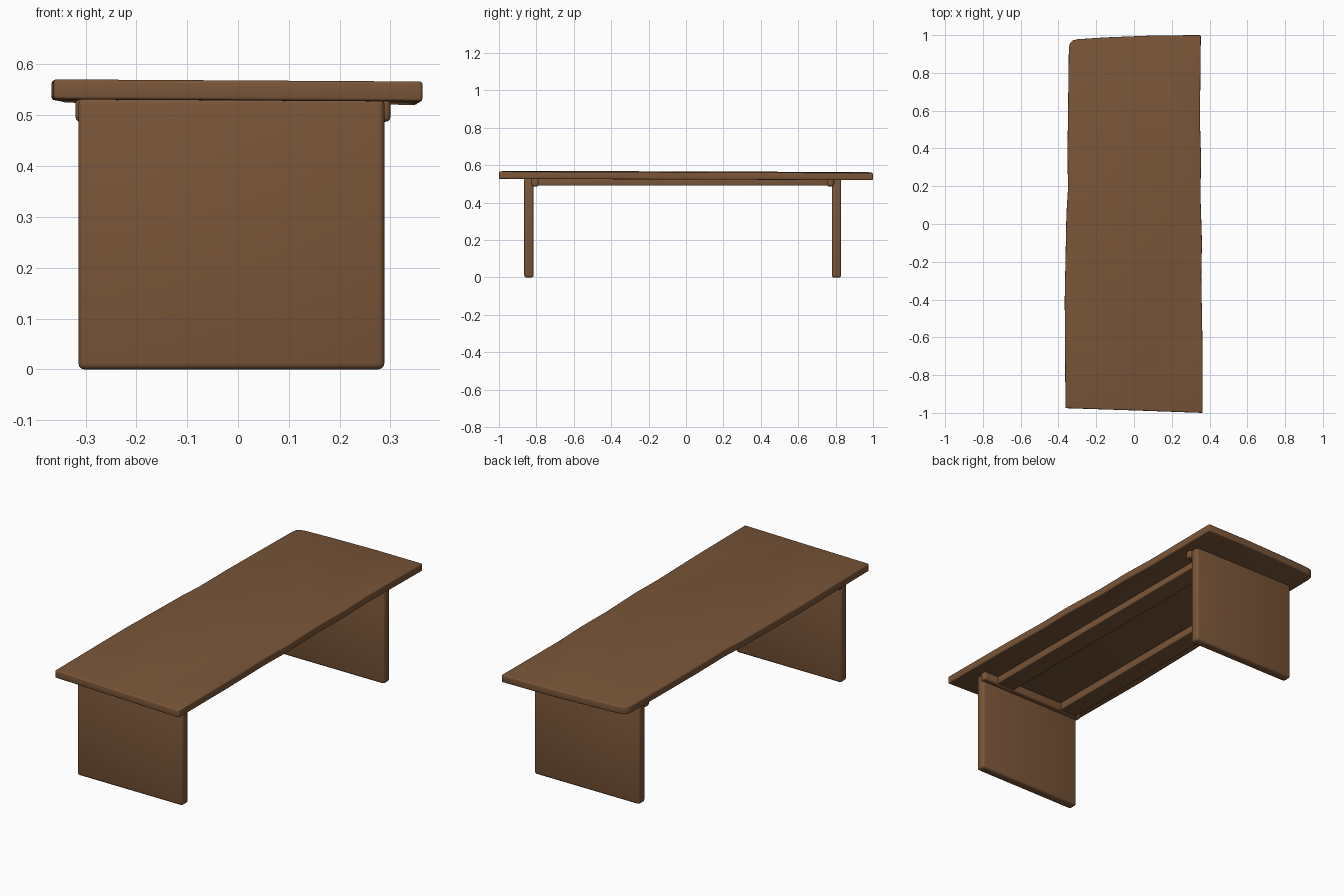
import bpy, bmesh
from mathutils import Vector

if "Cube" in bpy.data.objects:
    bpy.data.objects.remove(bpy.data.objects["Cube"])

wood = bpy.data.materials.new("brown_wood")
wood.diffuse_color = (0.195, 0.092, 0.040, 1)
wood.use_nodes = True
wood.node_tree.nodes["Principled BSDF"].inputs["Base Color"].default_value = wood.diffuse_color


def finish(bm, name, bevel):
    """Round the edges, make the object and shade it smooth."""
    bmesh.ops.recalc_face_normals(bm, faces=bm.faces)
    edges = [e for e in bm.edges if e.calc_face_angle(0) > 0.9]
    bmesh.ops.bevel(bm, geom=edges, offset=bevel, segments=3,
                    profile=0.5, affect='EDGES', clamp_overlap=True)
    me = bpy.data.meshes.new(name)
    bm.to_mesh(me)
    bm.free()
    me.materials.append(wood)
    ob = bpy.data.objects.new(name, me)
    bpy.context.collection.objects.link(ob)
    bpy.ops.object.select_all(action='DESELECT')
    ob.select_set(True)
    bpy.context.view_layer.objects.active = ob
    bpy.ops.object.shade_smooth_by_angle(angle=0.6)
    return ob


def board(name, lo, hi, bevel):
    """Rounded box between two corners."""
    lo, hi = Vector(lo), Vector(hi)
    bm = bmesh.new()
    bmesh.ops.create_cube(bm, size=1)
    for v in bm.verts:
        v.co = (lo + hi) / 2 + v.co * (hi - lo)
    return finish(bm, name, bevel)


# Tabletop: slightly uneven outline with one rounded corner, tilted a little
outline = [(-0.363, -0.975), (0, -0.987), (0.363, -1.0), (0.362, -0.6),
           (0.356, -0.27), (0.360, -0.1), (0.352, 0.15), (0.355, 0.35),
           (0.349, 0.55), (0.354, 1.0), (0.1, 0.998), (-0.15, 0.988),
           (-0.30, 0.978), (-0.325, 0.972), (-0.339, 0.958), (-0.345, 0.93),
           (-0.352, 0.4), (-0.350, 0.18), (-0.358, 0.05), (-0.367, -0.4)]
bm = bmesh.new()
face = bm.faces.new([bm.verts.new((x, y, 0.526)) for x, y in outline])
top = bmesh.ops.extrude_face_region(bm, geom=[face])["geom"]
bmesh.ops.translate(bm, vec=(0, 0, 0.039),
                    verts=[v for v in top if isinstance(v, bmesh.types.BMVert)])
for v in bm.verts:
    v.co.z -= 0.0035 * v.co.y + 0.006 * v.co.x
finish(bm, "tabletop", 0.006)

# Slab legs, each with a cross bar on its inner face
for name, y, inward in (("front", -0.84, 1), ("back", 0.805, -1)):
    board(name + "_leg", (-0.314, y - 0.025, 0), (0.288, y + 0.025, 0.535), 0.012)
    ys = sorted((y + inward * 0.015, y + inward * 0.052))
    board(name + "_cross_bar", (-0.32, ys[0], 0.487), (0.30, ys[1], 0.532), 0.010)

# Two long rails under the top
for name, x0, x1 in (("left_rail", -0.29, -0.19), ("right_rail", 0.11, 0.215)):
    board(name, (x0, -0.81, 0.491), (x1, 0.775, 0.532), 0.005)
